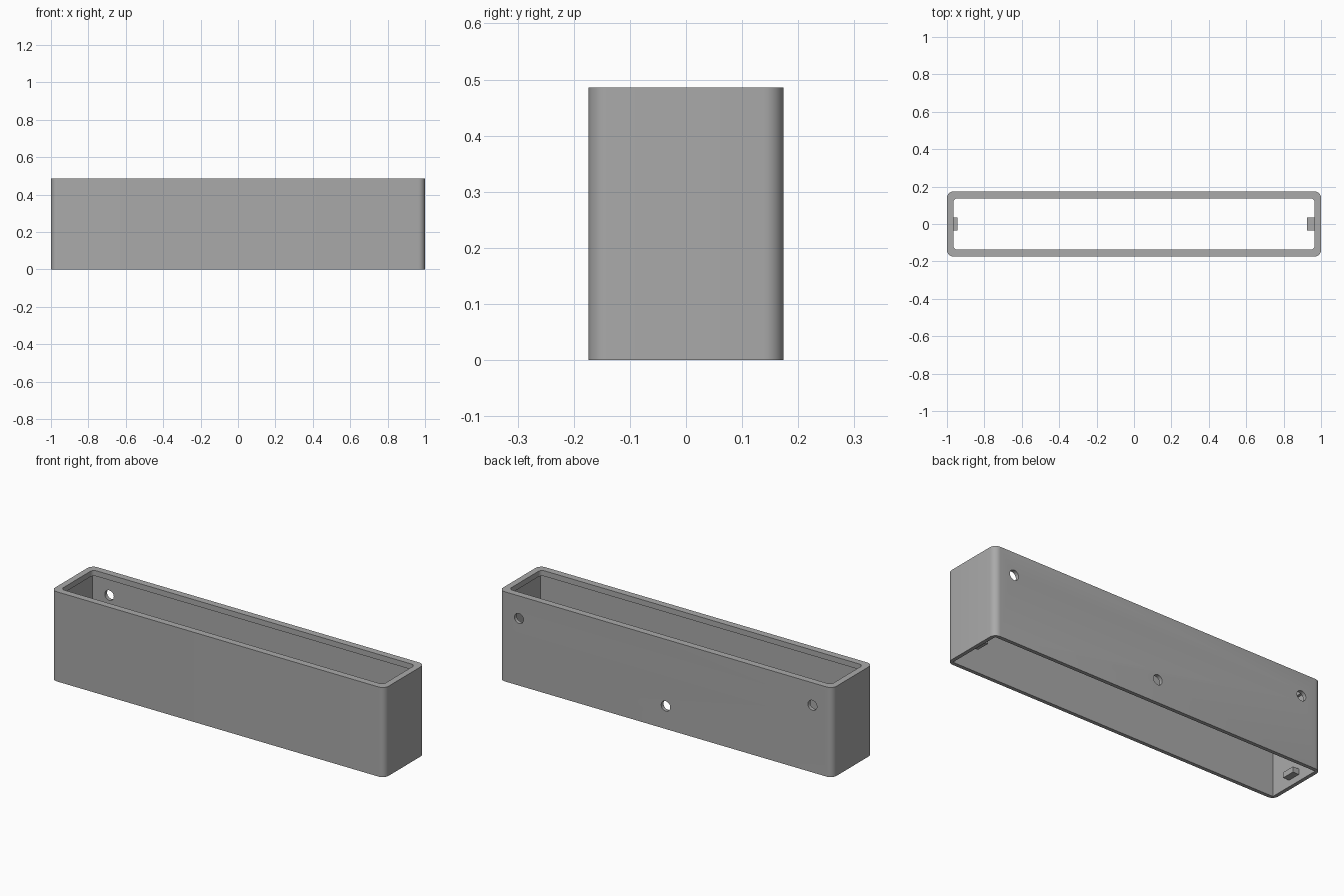
import bpy
import bmesh
import math
from mathutils import Matrix

old = bpy.data.objects.get("Cube")
if old:
    bpy.data.objects.remove(old, do_unlink=True)

LENGTH, DEPTH, HEIGHT = 2.0, 0.348, 0.486
WALL = 0.02
LIP_X, LIP_Y, LIP_H = 0.034, 0.037, 0.03

grey = bpy.data.materials.new("plain grey")
grey.use_nodes = True
grey.diffuse_color = (0.4, 0.4, 0.4, 1)
grey.node_tree.nodes["Principled BSDF"].inputs["Base Color"].default_value = grey.diffuse_color


def finish(name, bm):
    mesh = bpy.data.meshes.new(name)
    bm.to_mesh(mesh)
    bm.free()
    mesh.materials.append(grey)
    obj = bpy.data.objects.new(name, mesh)
    bpy.context.collection.objects.link(obj)
    return obj


def box(name, x, y, z, radius=0.0):
    """Box between (low, high) ranges, with optionally rounded upright edges."""
    bm = bmesh.new()
    bmesh.ops.create_cube(bm, size=1)
    for v in bm.verts:
        v.co = [r[0] if c < 0 else r[1] for c, r in zip(v.co, (x, y, z))]
    if radius:
        upright = [e for e in bm.edges
                   if abs(e.verts[0].co.z - e.verts[1].co.z) > 1e-4]
        bmesh.ops.bevel(bm, geom=upright, offset=radius, segments=8,
                        profile=0.5, affect='EDGES')
    return finish(name, bm)


def centred(size, inset):
    return (-size / 2 + inset, size / 2 - inset)


def cut(target, cutter):
    cutter.hide_render = True
    mod = target.modifiers.new("cut", 'BOOLEAN')
    mod.operation = 'DIFFERENCE'
    mod.solver = 'EXACT'
    mod.object = cutter
    bpy.context.view_layer.objects.active = target
    bpy.ops.object.modifier_apply(modifier=mod.name)
    bpy.data.objects.remove(cutter, do_unlink=True)


# Open sleeve: rounded shell, square cavity and a narrower rounded top opening
shell = box("shell", centred(LENGTH, 0), centred(DEPTH, 0), (0, HEIGHT), 0.035)
cut(shell, box("cavity", centred(LENGTH, WALL), centred(DEPTH, WALL),
               (-0.1, HEIGHT - LIP_H)))
cut(shell, box("opening", centred(LENGTH, LIP_X), centred(DEPTH, LIP_Y),
               (0.2, HEIGHT + 0.1), 0.022))

# Three screw holes through the back wall
for x, z in ((-0.88, 0.364), (0, 0.124), (0.88, 0.364)):
    bm = bmesh.new()
    bmesh.ops.create_cone(
        bm, cap_ends=True, segments=32, radius1=0.027, radius2=0.027, depth=0.1,
        matrix=Matrix.Translation((x, DEPTH / 2, z)) @ Matrix.Rotation(math.pi / 2, 4, 'X'))
    cut(shell, finish("hole", bm))

bpy.ops.object.select_all(action='DESELECT')
shell.select_set(True)
bpy.context.view_layer.objects.active = shell
bpy.ops.object.shade_smooth_by_angle(angle=math.radians(30))

# Small catches inside the two end walls, near the bottom
outer = LENGTH / 2 - WALL
box("right_catch", (-outer - 0.005, -0.944), (-0.036, 0.036), (0.035, 0.065))
box("left_catch", (0.926, outer + 0.005), (-0.036, 0.036), (0.035, 0.065))
